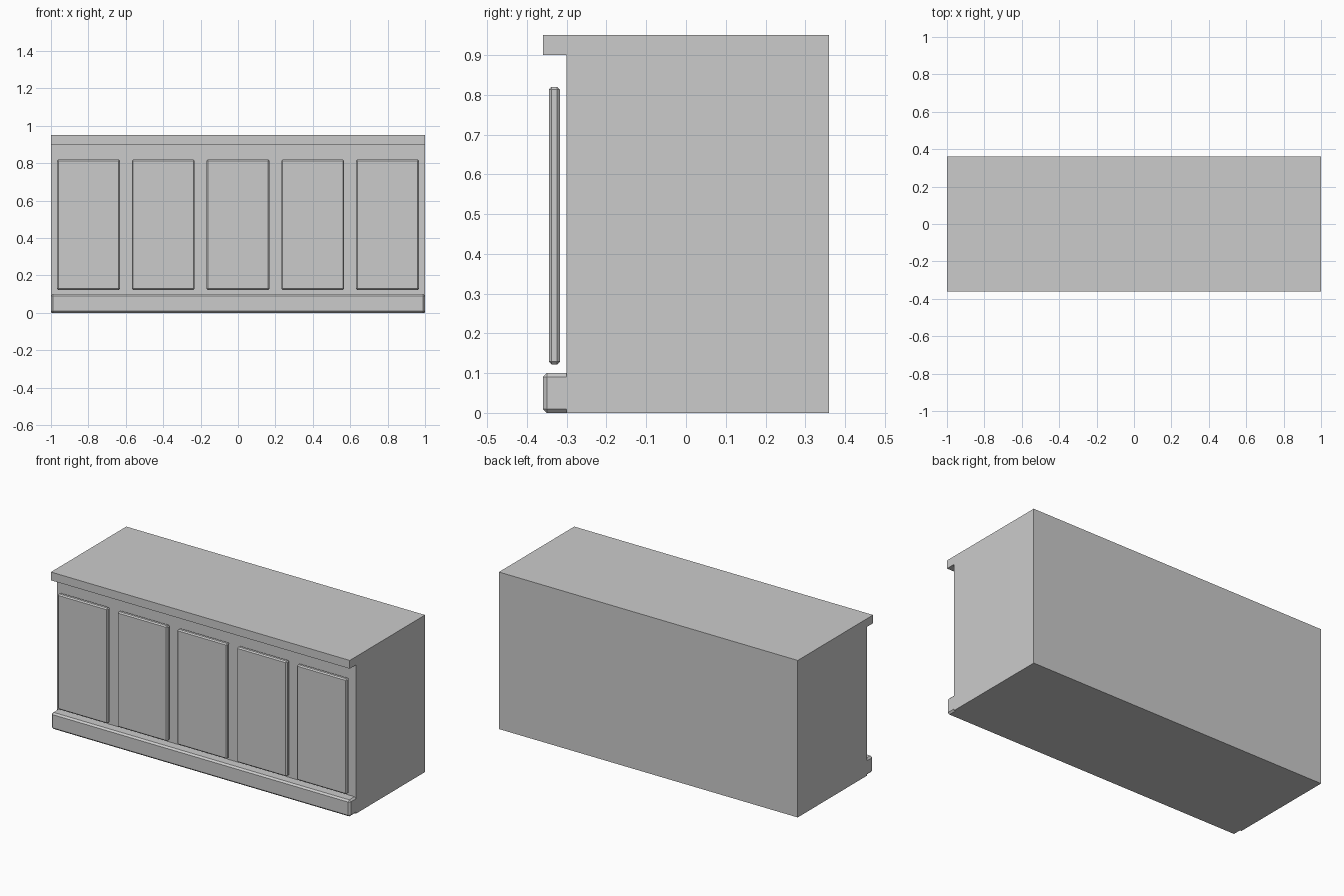
import bpy, bmesh

if "Cube" in bpy.data.objects:
    bpy.data.objects.remove(bpy.data.objects["Cube"])


def finish(name, bm):
    bmesh.ops.recalc_face_normals(bm, faces=bm.faces)
    me = bpy.data.meshes.new(name)
    bm.to_mesh(me)
    bm.free()
    ob = bpy.data.objects.new(name, me)
    bpy.context.collection.objects.link(ob)
    return ob


def bevelled_box(name, lo, hi, bevel):
    bm = bmesh.new()
    bmesh.ops.create_cube(bm, size=1)
    for v in bm.verts:
        v.co = [(lo[i] + hi[i]) / 2 + v.co[i] * (hi[i] - lo[i]) for i in range(3)]
    bmesh.ops.bevel(bm, geom=bm.edges[:], offset=bevel, segments=1,
                    profile=0.5, affect='EDGES')
    return finish(name, bm)


# Counter body with overhanging top lip, a side profile extruded along x
profile = [(0.36, 0), (0.36, 0.95), (-0.36, 0.95), (-0.36, 0.90), (-0.30, 0.90), (-0.30, 0)]
bm = bmesh.new()
face = bm.faces.new([bm.verts.new((-1, y, z)) for y, z in profile])
ext = bmesh.ops.extrude_face_region(bm, geom=[face], use_keep_orig=True)
bmesh.ops.translate(bm, vec=(2, 0, 0),
                    verts=[g for g in ext["geom"] if isinstance(g, bmesh.types.BMVert)])
finish("counter_body", bm)

# Plinth along the front, its back set into the body
bevelled_box("plinth", (-1, -0.36, 0), (1, -0.28, 0.10), 0.01)

# Row of five raised front panels, standing just clear of the body
for i in range(5):
    x = -0.8 + 0.4 * i
    bevelled_box(f"front_panel_{i + 1}", (x - 0.168, -0.345, 0.122),
                 (x + 0.168, -0.317, 0.82), 0.007)
